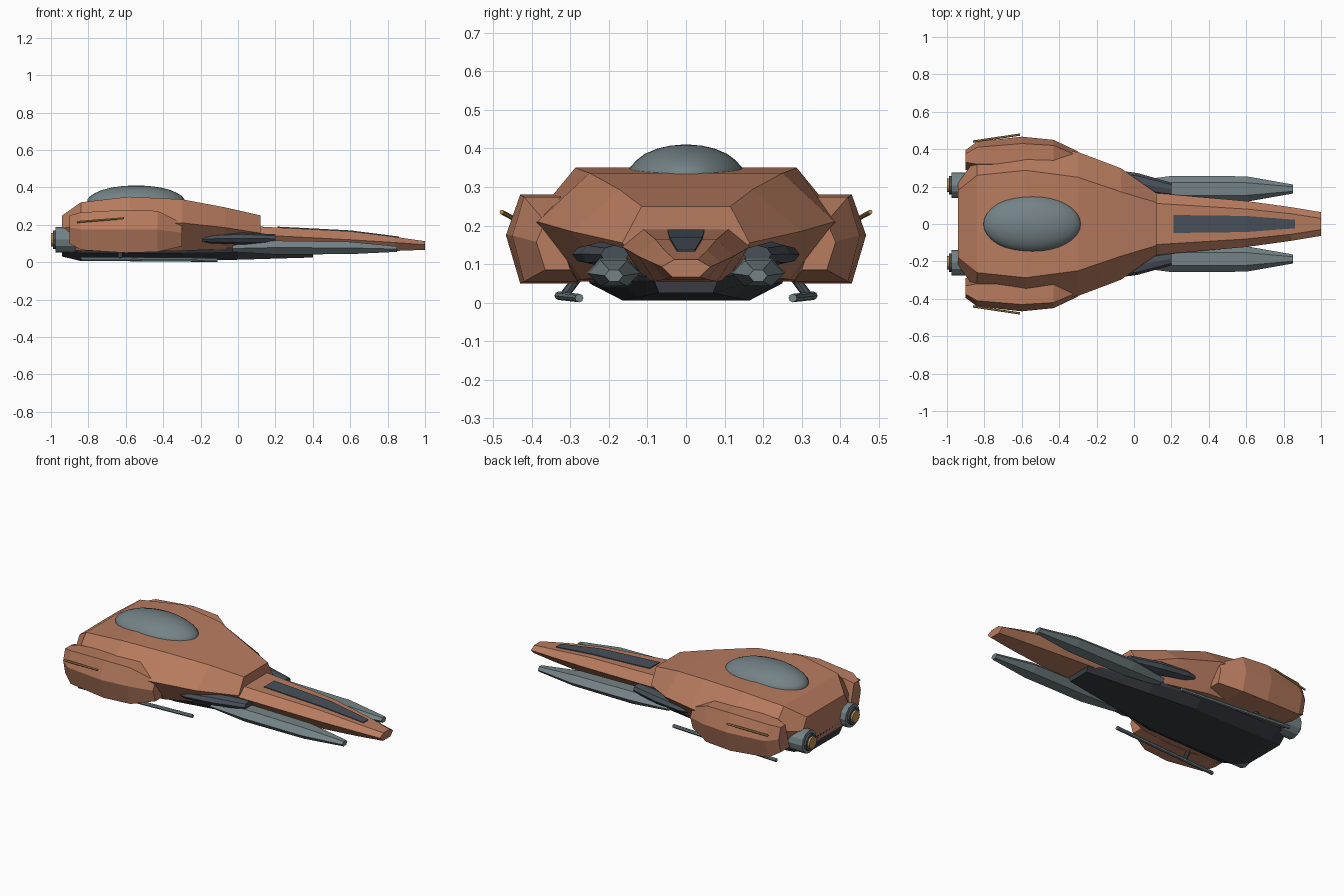
import bpy, bmesh, math
from mathutils import Vector

if "Cube" in bpy.data.objects:
    bpy.data.objects.remove(bpy.data.objects["Cube"])


def material(name, rgb):
    m = bpy.data.materials.new(name)
    m.diffuse_color = (*rgb, 1)
    m.use_nodes = True
    m.node_tree.nodes["Principled BSDF"].inputs["Base Color"].default_value = m.diffuse_color
    return m


COPPER = material("copper paint", (0.48, 0.20, 0.115))
GREY = material("blue grey metal", (0.175, 0.225, 0.24))
SLATE = material("dark slate", (0.065, 0.08, 0.10))
BELLY = material("charcoal", (0.04, 0.044, 0.053))
GOLD = material("gold", (0.50, 0.28, 0.09))


def loft(name, rings, mat, smooth=False):
    """Skin a list of equal-length closed rings and cap both ends."""
    bm = bmesh.new()
    vs = [[bm.verts.new(p) for p in r] for r in rings]
    n = len(vs[0])
    for a, b in zip(vs, vs[1:]):
        for i in range(n):
            bm.faces.new((a[i], a[(i + 1) % n], b[(i + 1) % n], b[i]))
    bm.faces.new(vs[0])
    bm.faces.new(vs[-1])
    bmesh.ops.recalc_face_normals(bm, faces=bm.faces)
    me = bpy.data.meshes.new(name)
    bm.to_mesh(me)
    bm.free()
    me.materials.append(mat)
    ob = bpy.data.objects.new(name, me)
    bpy.context.collection.objects.link(ob)
    if smooth:
        for p in me.polygons:
            p.use_smooth = True
    return ob


def pair(name, rings, mat):
    """Left part and its mirror image."""
    loft("left_" + name, rings, mat)
    loft("right_" + name, [[(x, -y, z) for x, y, z in r] for r in rings], mat)


def symmetric(x, *half):
    """Ring at x from half-width/height points listed top to bottom."""
    return [(x, y, z) for y, z in half] + [(x, -y, z) for y, z in reversed(half)]


def oval(x, yc, zc, ry, rz, n):
    """Ring across the x axis; heights scaled so the flat top reaches rz."""
    k = 1 / math.sin(math.pi / 3) if n == 6 else 1
    return [(x, yc + ry * math.cos(2 * math.pi * i / n),
             zc + k * rz * math.sin(2 * math.pi * i / n)) for i in range(n)]


def rod(name, a, b, r, mat, n=8):
    a, b = Vector(a), Vector(b)
    q = (b - a).to_track_quat('Z', 'Y')
    ring = [q @ Vector((r * math.cos(2 * math.pi * i / n), r * math.sin(2 * math.pi * i / n), 0))
            for i in range(n)]
    pair(name, [[tuple(a + v) for v in ring], [tuple(b + v) for v in ring]], mat)


# Main hull
loft("main_hull", [
    symmetric(-0.94, (0.18, 0.25), (0.22, 0.18), (0.17, 0.07)),
    symmetric(-0.84, (0.26, 0.32), (0.36, 0.20), (0.28, 0.06)),
    symmetric(-0.58, (0.287, 0.35), (0.41, 0.20), (0.30, 0.055)),
    symmetric(-0.30, (0.25, 0.336), (0.385, 0.21), (0.27, 0.06)),
    symmetric(-0.07, (0.172, 0.293), (0.298, 0.185), (0.19, 0.07)),
    symmetric(0.12, (0.115, 0.25), (0.165, 0.155), (0.11, 0.10)),
], COPPER)

# Long nose and its dark top panel
loft("nose", [
    symmetric(0.0, (0.11, 0.19), (0.165, 0.145), (0.105, 0.06)),
    symmetric(0.12, (0.11, 0.19), (0.165, 0.145), (0.105, 0.06)),
    symmetric(0.60, (0.08, 0.165), (0.123, 0.12), (0.08, 0.055)),
    symmetric(0.84, (0.055, 0.135), (0.09, 0.105), (0.055, 0.06)),
    symmetric(1.00, (0.03, 0.112), (0.063, 0.093), (0.035, 0.066)),
], COPPER)
loft("nose_panel", [
    symmetric(x, (w, z + 0.004), (w, z - 0.004))
    for x, w, z in [(0.21, 0.048, 0.186), (0.60, 0.043, 0.166), (0.86, 0.023, 0.133)]
], SLATE)

# Dark belly keel
loft("belly_keel", [
    symmetric(-0.94, (0.19, 0.10), (0.17, 0.07), (0.13, 0.03)),
    symmetric(-0.84, (0.26, 0.09), (0.25, 0.05), (0.165, 0.006)),
    symmetric(-0.30, (0.24, 0.09), (0.23, 0.05), (0.165, 0.006)),
    symmetric(0.0, (0.18, 0.08), (0.17, 0.055), (0.125, 0.013)),
    symmetric(0.40, (0.085, 0.065), (0.083, 0.058), (0.07, 0.025)),
], BELLY)

# Cockpit dome: shrinking ovals
loft("cockpit_dome", [
    [(-0.545 + 0.26 * s * math.cos(t * math.pi / 16), 0.152 * s * math.sin(t * math.pi / 16), z)
     for t in range(32)]
    for s, z in [(1, 0.31), (1, 0.335), (0.95, 0.352), (0.84, 0.370), (0.7, 0.386),
                 (0.5, 0.399), (0.28, 0.407), (0.06, 0.410)]
], GREY, True)

# Side pods: x, inner y, top y, outer y, top z, bottom z
pods = []
for x, yi, yt, yo, zt, zb in [(-0.90, 0.29, 0.375, 0.395, 0.25, 0.10),
                              (-0.84, 0.28, 0.41, 0.44, 0.266, 0.065),
                              (-0.60, 0.28, 0.43, 0.467, 0.28, 0.05),
                              (-0.43, 0.28, 0.42, 0.45, 0.274, 0.055),
                              (-0.30, 0.30, 0.365, 0.388, 0.21, 0.085)]:
    zm = (zt + zb) / 2 + 0.01
    pods.append([(x, yi + 0.04, zt), (x, yt, zt), (x, yo, zm), (x, yt, zb), (x, yi, zb)])
pair("side_pod", pods, COPPER)

# Nacelles under the hull and forward prongs
pair("nacelle", [oval(x, y, z, a, b, 8) for x, y, z, a, b in [
    (-0.28, 0.265, 0.125, 0.008, 0.006), (-0.15, 0.25, 0.125, 0.045, 0.024),
    (0.02, 0.22, 0.126, 0.052, 0.032), (0.20, 0.185, 0.125, 0.036, 0.024)]], SLATE)
pair("prong", [oval(x, 0.187, z, a, b, 6) for x, z, a, b in [
    (-0.03, 0.073, 0.04, 0.018), (0.20, 0.078, 0.07, 0.037),
    (0.60, 0.076, 0.068, 0.033), (0.85, 0.07, 0.024, 0.015)]], GREY)

# Engine nozzles
for name, x0, x1, r, mat in [("engine_nozzle", -0.975, -0.82, 0.069, GREY),
                             ("engine_inner_ring", -0.988, -0.90, 0.05, SLATE),
                             ("engine_core", -1.0, -0.92, 0.036, GOLD)]:
    rod(name, (x0, 0.207, 0.12), (x1, 0.207, 0.12), r, mat, 12)

# Landing skids, struts and pod antennas
rod("skid", (-0.84, 0.33, 0.018), (-0.11, 0.277, 0.012), 0.011, GREY)
rod("skid_strut", (-0.63, 0.316, 0.018), (-0.63, 0.27, 0.08), 0.012, SLATE)
rod("antenna", (-0.86, 0.441, 0.215), (-0.61, 0.478, 0.235), 0.006, GOLD, 6)
